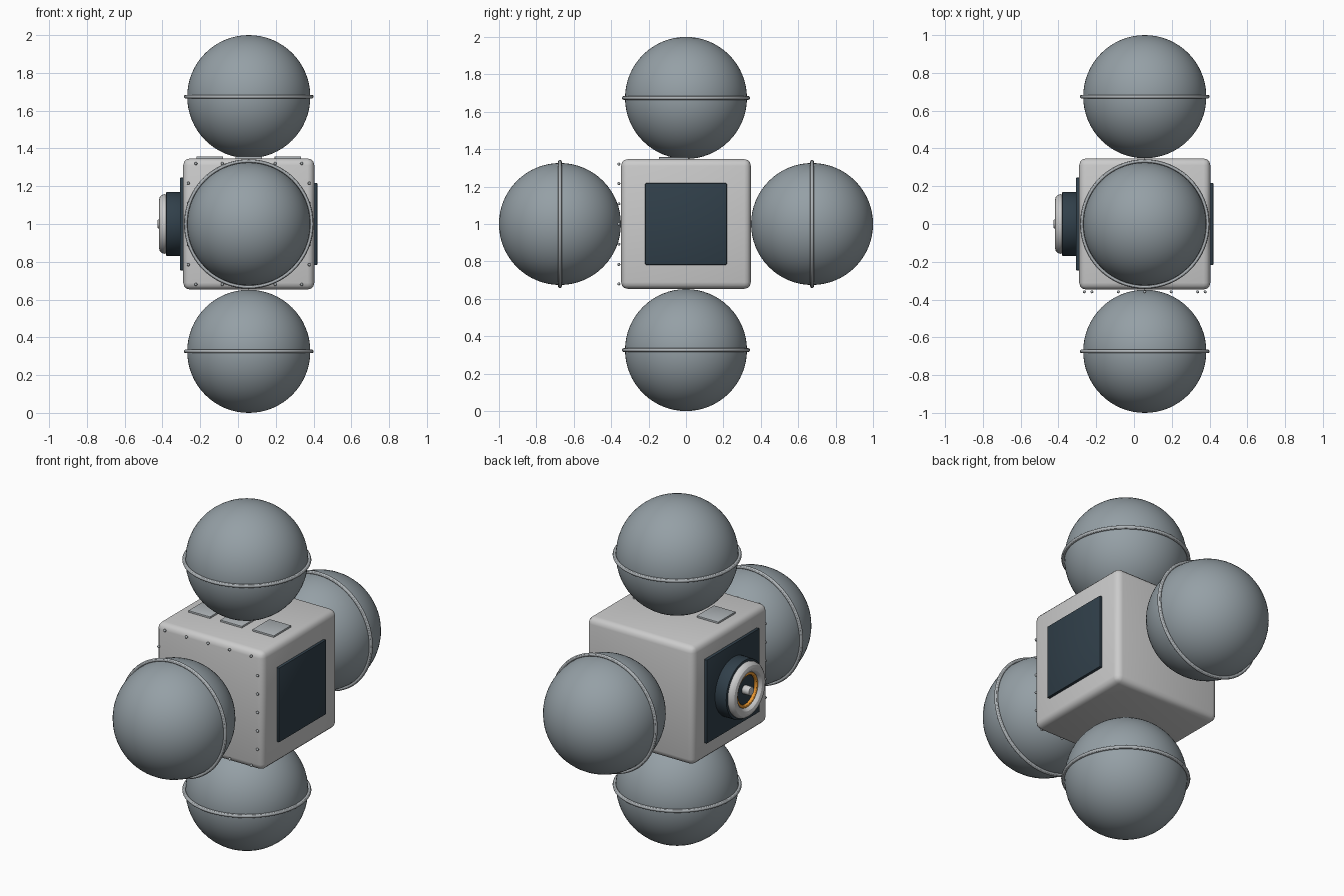
import bpy
from math import pi

if "Cube" in bpy.data.objects:
    bpy.data.objects.remove(bpy.data.objects["Cube"])

CX, CZ = 0.057, 1.0      # centre of the body
H = 0.347                # half size of the body
R, D = 0.326, 0.674      # tank radius and distance from the body centre


def material(name, color):
    m = bpy.data.materials.new(name)
    m.diffuse_color = (*color, 1)
    m.use_nodes = True
    m.node_tree.nodes["Principled BSDF"].inputs["Base Color"].default_value = m.diffuse_color
    return m


HULL = material("hull_grey", (0.60, 0.61, 0.62))
TANK = material("tank_grey", (0.30, 0.35, 0.38))
TRIM = material("trim_grey", (0.42, 0.45, 0.47))
DARK = material("dark_blue", (0.03, 0.05, 0.068))
WHITE = material("white", (0.72, 0.73, 0.74))
ORANGE = material("orange", (0.85, 0.32, 0.03))


def finish(name, mat, bevel=0, segments=2):
    o = bpy.context.object
    o.name = name
    o.data.materials.append(mat)
    if bevel:
        b = o.modifiers.new("bevel", "BEVEL")
        b.width, b.segments, b.limit_method = bevel, segments, "ANGLE"
        bpy.ops.object.modifier_apply(modifier="bevel")
    bpy.ops.object.shade_smooth_by_angle()
    return o


def box(name, lo, hi, mat, bevel=0, segments=2):
    bpy.ops.mesh.primitive_cube_add(size=1, location=[(a + b) / 2 for a, b in zip(lo, hi)])
    bpy.context.object.scale = [b - a for a, b in zip(lo, hi)]
    bpy.ops.object.transform_apply(location=False, rotation=False, scale=True)
    return finish(name, mat, bevel, segments)


def cyl_x(name, x0, x1, r, mat, bevel=0):
    bpy.ops.mesh.primitive_cylinder_add(vertices=48, radius=r, depth=x1 - x0,
                                        location=((x0 + x1) / 2, 0, CZ), rotation=(0, pi / 2, 0))
    return finish(name, mat, bevel)


def torus(name, loc, rot, major, minor, mat):
    bpy.ops.mesh.primitive_torus_add(location=loc, rotation=rot, major_radius=major,
                                     minor_radius=minor, major_segments=64, minor_segments=12)
    return finish(name, mat)


# Body block with rounded edges
box("body", (CX - H, -H, CZ - H), (CX + H, H, CZ + H), HULL, 0.036, 3)

# Four spherical tanks, each with an equator ring
for name, dy, dz in (("top", 0, D), ("bottom", 0, -D), ("front", -D, 0), ("back", D, 0)):
    loc = (CX, dy, CZ + dz)
    rot = (pi / 2, 0, 0) if dy else (0, 0, 0)
    bpy.ops.mesh.primitive_uv_sphere_add(segments=64, ring_count=32, radius=R,
                                         location=loc, rotation=rot)
    finish(name + "_tank", TANK)
    torus(name + "_tank_ring", loc, rot, 0.333, 0.01, TRIM)

# Dark side panels
box("right_panel", (CX + H - 0.01, -0.218, CZ - 0.218), (0.42, 0.218, CZ + 0.218), DARK, 0.004)
box("left_panel", (-0.307, -0.245, CZ - 0.245), (CX - H + 0.01, 0.245, CZ + 0.245), DARK, 0.004)

# Docking port on the left side
cyl_x("port_base", -0.38, -0.30, 0.17, DARK, 0.004)
torus("port_collar", (-0.388, 0, CZ), (0, pi / 2, 0), 0.128, 0.03, WHITE)
torus("port_seal", (-0.390, 0, CZ), (0, pi / 2, 0), 0.092, 0.010, ORANGE)
cyl_x("port_probe", -0.425, -0.37, 0.025, WHITE, 0.004)

# Thin hatch plates on the top face
for i, dx in enumerate((-0.207, 0, 0.207)):
    box(f"hatch_plate_{i}", (CX + dx - 0.07, -0.145, CZ + H - 0.005),
        (CX + dx + 0.07, 0.015, CZ + H + 0.01), TRIM, 0.002)

# Rivets around the border of the front face
spots = [(dx * 0.14, s * 0.32) for dx in range(-2, 3) for s in (-1, 1)]
spots += [(s * 0.32, dz * 0.108) for dz in range(-2, 3) for s in (-1, 1)]
for i, (dx, dz) in enumerate(spots):
    bpy.ops.mesh.primitive_uv_sphere_add(segments=12, ring_count=8, radius=0.008,
                                         location=(CX + dx, -0.359, CZ + dz))
    finish(f"rivet_{i}", TRIM)
